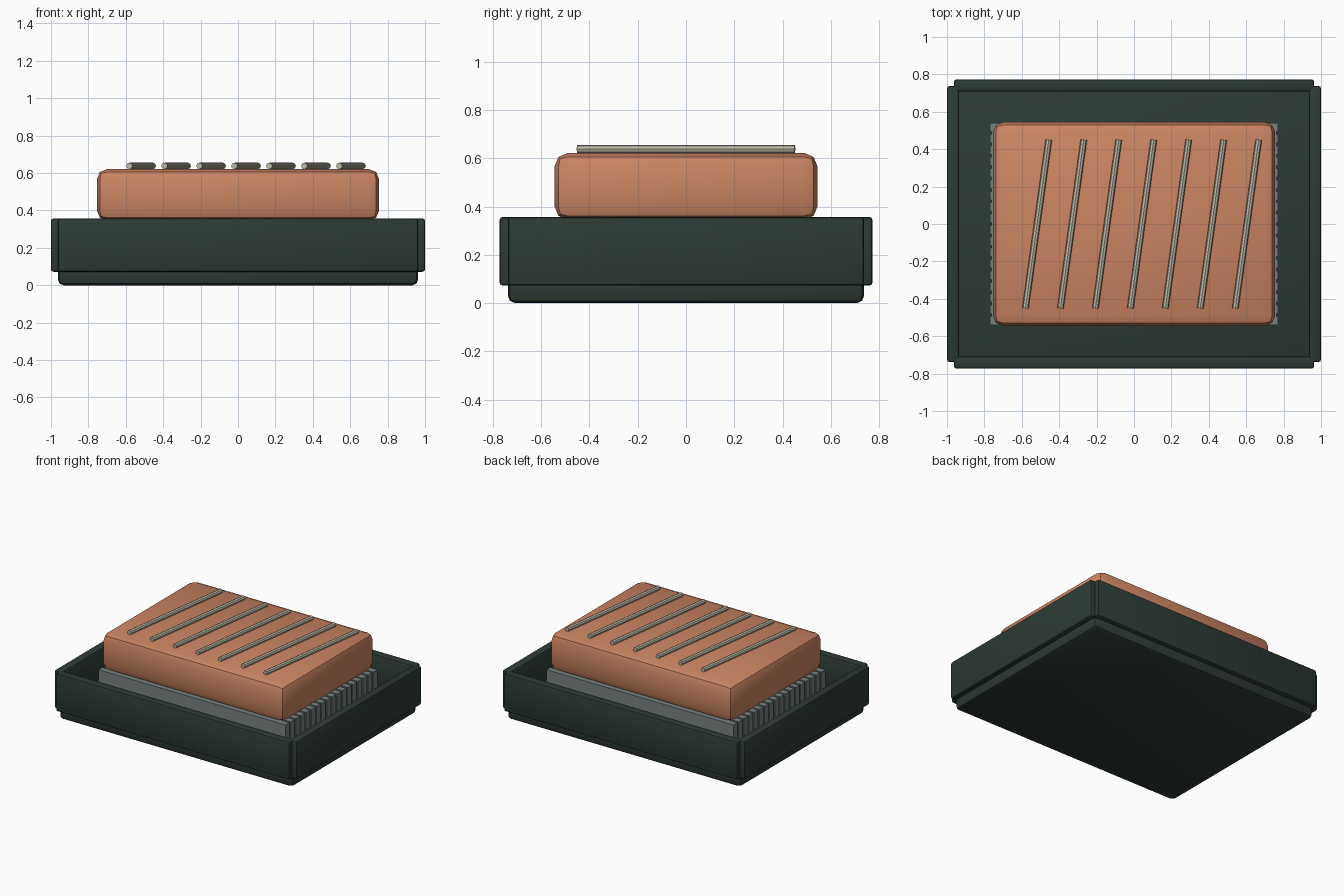
import bpy, math

if "Cube" in bpy.data.objects:
    bpy.data.objects.remove(bpy.data.objects["Cube"])


def material(name, rgb):
    m = bpy.data.materials.new(name)
    m.diffuse_color = (*rgb, 1)
    m.use_nodes = True
    m.node_tree.nodes["Principled BSDF"].inputs["Base Color"].default_value = m.diffuse_color
    return m


green = material("dark_green", (0.026, 0.043, 0.035))
clay = material("terracotta", (0.60, 0.235, 0.125))
grey = material("slate_grey", (0.19, 0.22, 0.22))
cream = material("warm_grey", (0.52, 0.48, 0.38))


def box(name, lo, hi, mat, bevel=0.0):
    """Box between two corners, with rounded edges."""
    bpy.ops.mesh.primitive_cube_add(
        size=1, location=[(a + b) / 2 for a, b in zip(lo, hi)])
    o = bpy.context.object
    o.name = name
    o.scale = [b - a for a, b in zip(lo, hi)]
    bpy.ops.object.transform_apply(location=False, rotation=False, scale=True)
    o.data.materials.append(mat)
    if bevel:
        b = o.modifiers.new("rounding", 'BEVEL')
        b.width, b.segments = bevel, 2
        bpy.ops.object.modifier_apply(modifier=b.name)
        bpy.ops.object.shade_smooth_by_angle(angle=math.radians(30))
    return o


# tray: floor slab and four walls
box("tray_floor", (-0.963, -0.738, 0), (0.963, 0.738, 0.14), green, 0.03)
for s, side in ((-1, "left"), (1, "right")):
    x = sorted((s * 0.935, s * 1.0))
    box("tray_wall_" + side, (x[0], -0.738, 0.072), (x[1], 0.738, 0.357), green, 0.014)
for s, side in ((-1, "front"), (1, "back")):
    y = sorted((s * 0.708, s * 0.773))
    box("tray_wall_" + side, (-0.963, y[0], 0.072), (0.963, y[1], 0.357), green, 0.014)

# support under the block, with fine slats showing at its ends
box("support_core", (-0.762, -0.535, 0.13), (0.762, 0.535, 0.34), grey)
SLATS = 18
pitch = 1.08 / (SLATS - 0.25)
for i in range(SLATS):
    y = -0.54 + i * pitch
    box("support_slat", (-0.77, y, 0.135), (0.77, y + pitch * 0.75, 0.345), grey)

# rounded block
box("block", (-0.755, -0.545, 0.345), (0.755, 0.545, 0.622), clay, 0.056)

# slanted rods across the top
for i in range(7):
    bpy.ops.mesh.primitive_cylinder_add(
        vertices=8, radius=0.017, depth=0.91,
        location=(-0.518 + 0.187 * i, 0, 0.638),
        rotation=(math.pi / 2, 0, -math.atan2(0.125, 0.90)))
    rod = bpy.context.object
    rod.name = "top_rod"
    rod.data.materials.append(cream)
